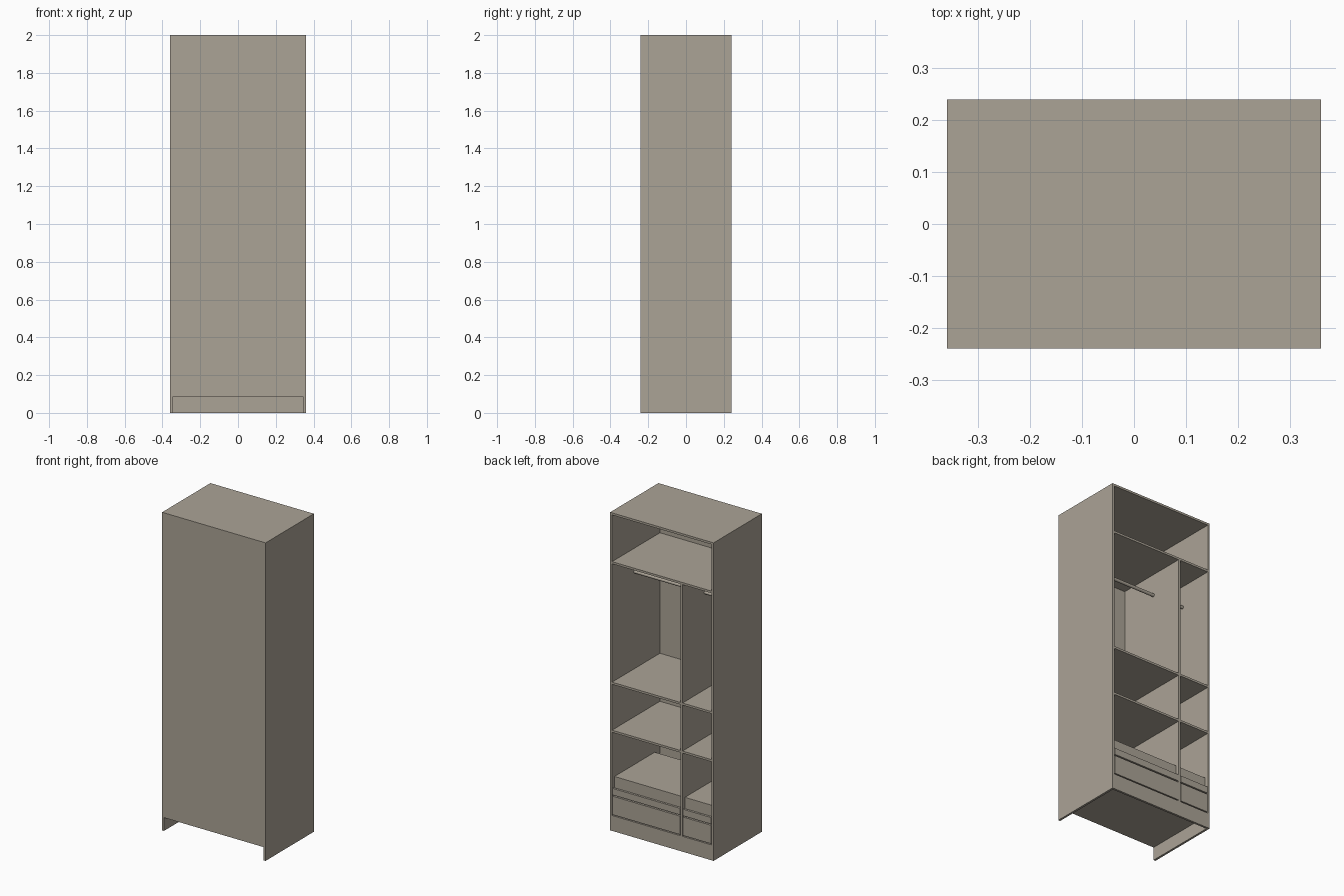
import bpy
import math

if "Cube" in bpy.data.objects:
    bpy.data.objects.remove(bpy.data.objects["Cube"])

W, D, H = 0.36, 0.24, 2.0      # half width, half depth, height
T = 0.0135                     # board thickness
PLINTH = 0.083                 # underside of the floor board
BACK = 0.004                   # thickness of the closing panel
DIV = -0.137                   # centre of the divider

board = bpy.data.materials.new("warm_grey_board")
board.diffuse_color = (0.407, 0.367, 0.305, 1)
board.use_nodes = True
board.node_tree.nodes["Principled BSDF"].inputs["Base Color"].default_value = board.diffuse_color


def box(name, x0, x1, y0, y1, z0, z1):
    bpy.ops.mesh.primitive_cube_add(
        size=1, location=((x0 + x1) / 2, (y0 + y1) / 2, (z0 + z1) / 2))
    ob = bpy.context.object
    ob.name = name
    ob.scale = (x1 - x0, y1 - y0, z1 - z0)
    bpy.ops.object.transform_apply(location=False, rotation=False, scale=True)
    ob.data.materials.append(board)
    return ob


def rod(name, x0, x1, y, z, r):
    bpy.ops.mesh.primitive_cylinder_add(
        vertices=24, radius=r, depth=x1 - x0,
        location=((x0 + x1) / 2, y, z), rotation=(0, math.pi / 2, 0))
    ob = bpy.context.object
    ob.name = name
    ob.data.materials.append(board)
    bpy.ops.object.shade_smooth_by_angle()


IN = W - T                     # inner half width
FLOOR = PLINTH + T             # top of the floor board
YB = -D + BACK                 # inner face of the closing panel

# Carcass
box("side_left", -W, -IN, -D, D, 0, H)
box("side_right", IN, W, -D, D, 0, H)
box("top_board", -IN, IN, -D, D, H - T, H)
box("floor_board", -IN, IN, -D, D, PLINTH, FLOOR)
box("closing_panel", -IN, IN, -D, YB, FLOOR, H - T)
box("plinth", -IN, IN, D - T, D, 0, PLINTH)

# Full width top shelf and the divider below it
SHELF = 1.693
box("top_shelf", -IN, IN, YB, D, SHELF - T, SHELF)
box("divider", DIV - T / 2, DIV + T / 2, YB, D, FLOOR, SHELF - T)

# Both compartments: shelves, hanging rod and two drawers
for side, x0, x1 in (("narrow", -IN, DIV - T / 2), ("wide", DIV + T / 2, IN)):
    for i, z in enumerate((0.935, 0.633)):
        box(f"{side}_shelf_{i + 1}", x0, x1, YB, D, z - T, z)
    rod(f"{side}_hanging_rod", x0, x1, 0.015, 1.545, 0.01)
    g = 0.003
    box(f"{side}_lower_drawer_front", x0 + g, x1 - g, D - T, D, 0.103, 0.219)
    box(f"{side}_lower_drawer_box", x0 + 0.01, x1 - 0.01, -0.18, D - T, 0.11, 0.21)
    box(f"{side}_upper_drawer_front", x0 + g, x1 - g, D - T, D, 0.227, 0.268)
    box(f"{side}_upper_drawer_box", x0 + g, x1 - g, -0.18, D - 0.02, 0.232, 0.335)
